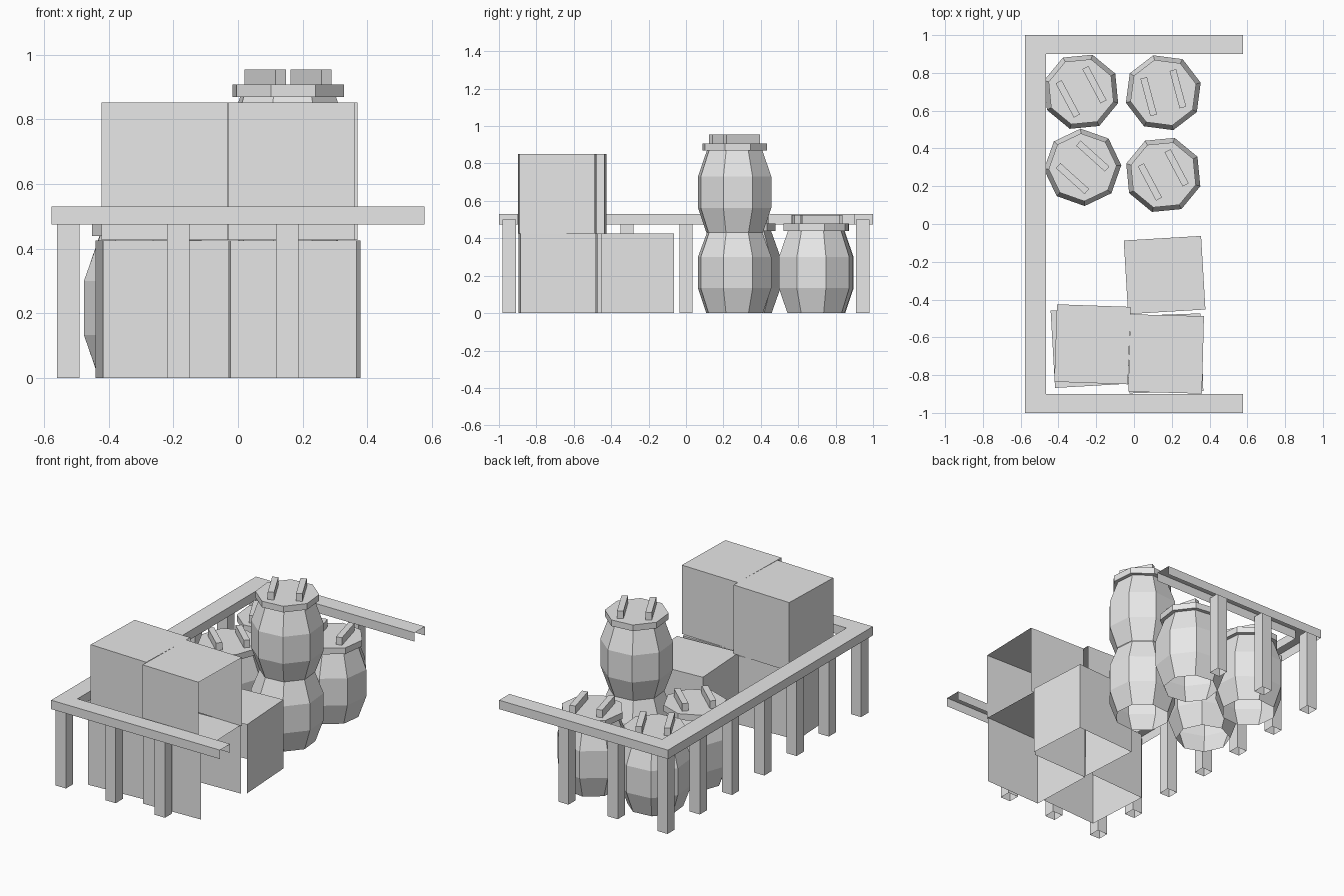
import bpy, bmesh
from math import sin, cos, radians, pi

cube = bpy.data.objects.get("Cube")
if cube:
    bpy.data.objects.remove(cube)

grey = bpy.data.materials.new("plain_grey")
grey.use_nodes = True
grey.diffuse_color = (0.8, 0.8, 0.8, 1)
grey.node_tree.nodes["Principled BSDF"].inputs["Base Color"].default_value = (0.8, 0.8, 0.8, 1)


def finish(name, bm):
    me = bpy.data.meshes.new(name)
    bm.to_mesh(me)
    bm.free()
    me.materials.append(grey)
    ob = bpy.data.objects.new(name, me)
    bpy.context.collection.objects.link(ob)
    return ob


def loft(name, rings, skip=(), bottom=False):
    """Join stacked rings (counter-clockwise) with walls; cap the top."""
    bm = bmesh.new()
    loops = [[bm.verts.new(p) for p in ring] for ring in rings]
    n = len(loops[0])
    for lo, hi in zip(loops, loops[1:]):
        for i in range(n):
            if i not in skip:
                j = (i + 1) % n
                bm.faces.new((lo[i], lo[j], hi[j], hi[i]))
    bm.faces.new(loops[-1])
    if bottom:
        bm.faces.new(loops[0][::-1])
    return finish(name, bm)


def prism(name, pts, z0, z1, skip=(), bottom=False):
    return loft(name, [[(x, y, z) for x, y in pts] for z in (z0, z1)], skip, bottom)


def rect(cx, cy, sx, sy, angle=0):
    c, s = cos(radians(angle)), sin(radians(angle))
    corners = [(-sx / 2, -sy / 2), (sx / 2, -sy / 2), (sx / 2, sy / 2), (-sx / 2, sy / 2)]
    return [(cx + x * c - y * s, cy + x * s + y * c) for x, y in corners]


def octagon(cx, cy, r, angle):
    return [(cx + r * cos(radians(angle) + i * pi / 4),
             cy + r * sin(radians(angle) + i * pi / 4)) for i in range(8)]


# Three-sided rail, open underneath and at its two free ends
X, Y, T = 0.577, 1.0, 0.1
rail = [(-X, -Y), (X, -Y), (X, T - Y), (-X + 0.11, T - Y),
        (-X + 0.11, Y - T), (X, Y - T), (X, Y), (-X, Y)]
prism("fence_rail", rail, 0.475, 0.53, skip=(1, 5))

# Fence posts along the long side and both short sides
spots = [(-0.525, -0.945 + i * 0.315) for i in range(7)]
spots += [(x, y) for x in (-0.185, 0.152) for y in (-0.945, 0.945)]
for x, y in spots:
    prism("fence_post", rect(x, y, 0.07, 0.07), 0, 0.5)

# Crates, open underneath and on one side
crates = [
    ("crate_right_lower", -0.235, -0.652, 3.3, 0),
    ("crate_left_lower", 0.165, -0.685, 2, 0),
    ("crate_back_lower", 0.162, -0.27, -86.6, 0),
    ("crate_right_upper", -0.22, -0.637, -2, 1),
    ("crate_left_upper", 0.17, -0.688, -1.5, 1),
]
for name, x, y, angle, level in crates:
    z = level * 0.427
    prism(name, rect(x, y, 0.39, 0.41, angle), z, z + 0.425, skip=(1,))


# Barrels: eight-sided body, lid and two grip bars
def barrel(name, x, y, angle, z=0, lid=True):
    profile = [(0.158, 0), (0.205, 0.133), (0.205, 0.3), (0.155, 0.44 if lid else 0.43)]
    loft(name + "_body", [[(px, py, z + h) for px, py in octagon(x, y, r, angle)]
                          for r, h in profile])
    if not lid:
        return
    prism(name + "_lid", octagon(x, y, 0.18, angle), z + 0.44, z + 0.478, bottom=True)
    a = radians(angle + 90)
    for side in (-0.08, 0.08):
        bar = rect(x + side * cos(a), y + side * sin(a), 0.205, 0.036, angle)
        prism(name + "_grip", bar, z + 0.478, z + 0.525)


barrel("barrel_back_right", -0.28, 0.70, -62)
barrel("barrel_back_left", 0.155, 0.695, -75)
barrel("barrel_front_right", -0.272, 0.30, -42)
barrel("barrel_front_left_lower", 0.155, 0.26, -62, lid=False)
barrel("barrel_front_left_upper", 0.155, 0.26, -62, z=0.43)
